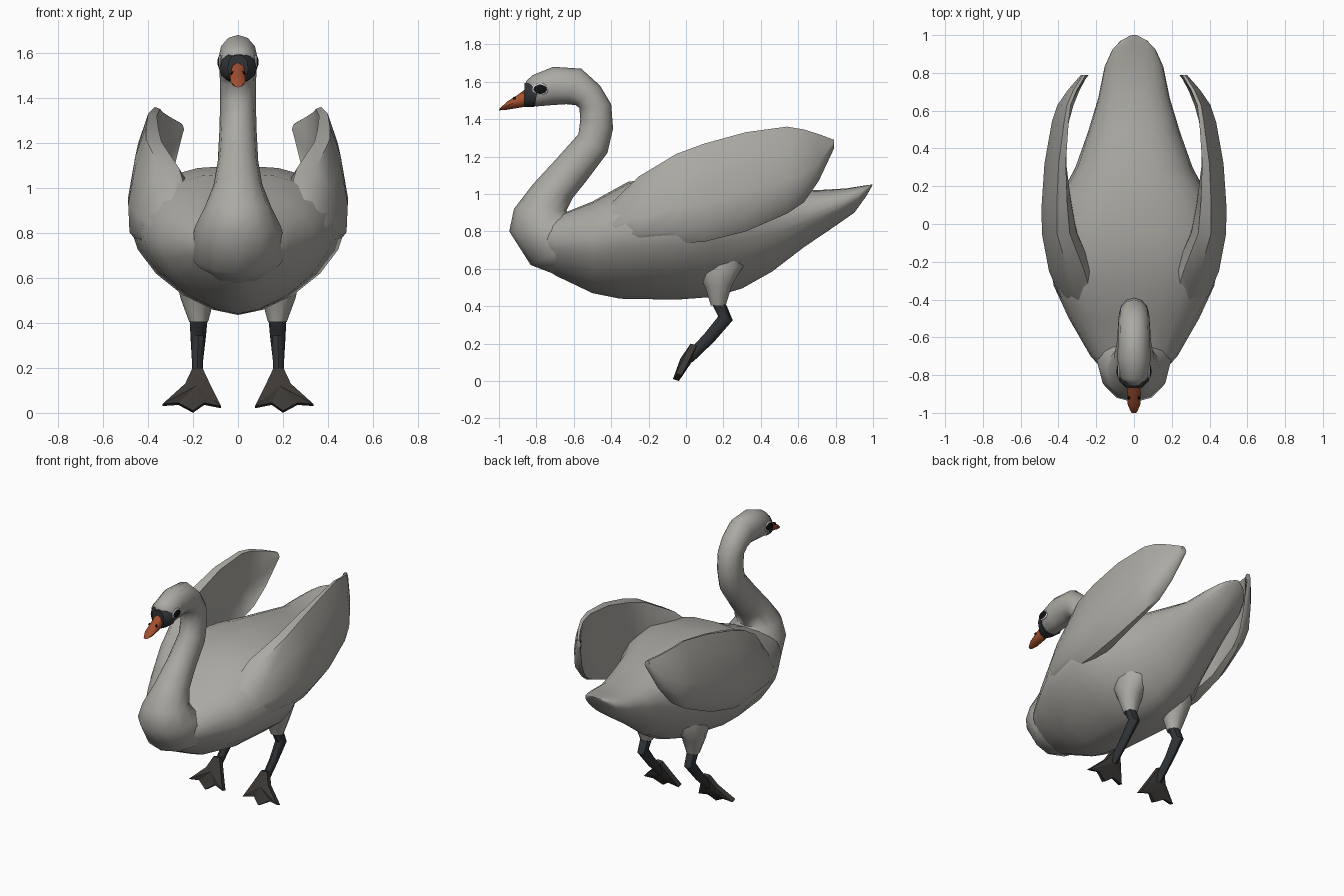
import bpy, bmesh, math
from mathutils import Vector

if "Cube" in bpy.data.objects:
    bpy.data.objects.remove(bpy.data.objects["Cube"])


def mat(name, rgb):
    m = bpy.data.materials.new(name)
    m.diffuse_color = (*rgb, 1)
    m.use_nodes = True
    m.node_tree.nodes["Principled BSDF"].inputs["Base Color"].default_value = m.diffuse_color
    return m


plumage = mat("plumage", (0.41, 0.40, 0.37))
black = mat("black", (0.006, 0.006, 0.007))
charcoal = mat("charcoal", (0.03, 0.034, 0.038))
web_brown = mat("web_brown", (0.045, 0.04, 0.036))
orange = mat("orange", (0.36, 0.075, 0.028))
white = mat("white", (0.8, 0.8, 0.8))


def finish(name, bm, material=plumage, angle=45):
    bmesh.ops.recalc_face_normals(bm, faces=bm.faces)
    me = bpy.data.meshes.new(name)
    bm.to_mesh(me)
    bm.free()
    me.shade_smooth()
    me.set_sharp_from_angle(angle=math.radians(angle))
    me.materials.append(material)
    ob = bpy.data.objects.new(name, me)
    bpy.context.collection.objects.link(ob)
    return ob


def loft(name, rings, material=plumage, angle=45):
    """Skin a list of closed point rings and cap both ends."""
    bm = bmesh.new()
    vs = [[bm.verts.new(p) for p in r] for r in rings]
    n = len(vs[0])
    for a, b in zip(vs, vs[1:]):
        for i in range(n):
            j = (i + 1) % n
            bm.faces.new((a[i], a[j], b[j], b[i]))
    bm.faces.new(vs[0])
    bm.faces.new(vs[-1])
    return finish(name, bm, material, angle)


def power(v, p):
    return math.copysign(abs(v) ** (2 / p), v)


def oval(a, b, w, x=0, n=12, mid=0.5, low=2, high=2):
    """Oval ring spanning side-view points a and b, half width w."""
    A, B = Vector((x, *a)), Vector((x, *b))
    M = A.lerp(B, mid)
    ring = []
    for i in range(n):
        t = 2 * math.pi * i / n
        p = high if math.sin(t) > 0 else low
        v = power(math.sin(t), p)
        q = M + (B - M) * v if v > 0 else M + (M - A) * v
        ring.append(q + Vector((w * power(math.cos(t), p), 0, 0)))
    return ring


# Body with upturned tail
body = [((-.82, .66), (-.8, .83), .13), ((-.7, .565), (-.7, .88), .23),
        ((-.5, .47), (-.5, .96), .345), ((-.35, .44), (-.31, 1.065), .425),
        ((-.05, .435), (-.05, 1.1), .475), ((.15, .45), (.15, 1.1), .39),
        ((.3, .495), (.3, 1.085), .31), ((.46, .585), (.5, 1.055), .245),
        ((.63, .715), (.69, 1.02), .19), ((.8, .83), (.86, 1.03), .155),
        ((.9, .9), (.94, 1.043), .115), ((.965, .99), (.975, 1.048), .07),
        ((.99, 1.035), (1.0, 1.052), .02)]
loft("body", [oval(*s, n=20, mid=.57, low=1.6, high=2.4) for s in body], angle=60)

# Breast, neck and head
neck = [((-.7, .57), (-.4, .7), .15), ((-.83, .62), (-.45, .8), .22),
        ((-.945, .8), (-.55, .86), .19),
        ((-.92, .92), (-.64, .91), .148), ((-.82, 1.05), (-.605, .98), .108),
        ((-.7, 1.18), (-.54, 1.06), .09), ((-.575, 1.32), (-.42, 1.22), .082),
        ((-.565, 1.4), (-.39, 1.35), .08), ((-.57, 1.46), (-.4, 1.48), .08),
        ((-.59, 1.475), (-.46, 1.58), .083), ((-.64, 1.48), (-.56, 1.67), .085),
        ((-.72, 1.475), (-.71, 1.68), .087), ((-.8, 1.468), (-.82, 1.635), .08),
        ((-.83, 1.475), (-.857, 1.602), .045)]
loft("neck_and_head", [oval(*s) for s in neck], angle=60)

# Dark face mask and bill
loft("face_mask", [oval(*s, high=2.6) for s in [
    ((-.81, 1.466), (-.785, 1.6), .086), ((-.835, 1.465), (-.83, 1.6), .078),
    ((-.865, 1.464), (-.864, 1.592), .045)]], charcoal)
loft("bill", [oval(*s, n=8) for s in [
    ((-.85, 1.468), (-.86, 1.56), .034), ((-.9, 1.46), (-.9, 1.53), .036),
    ((-.96, 1.45), (-.955, 1.495), .033), ((-1.0, 1.447), (-.995, 1.458), .015)]], orange)


def ball(name, loc, radii, material):
    bm = bmesh.new()
    bmesh.ops.create_uvsphere(bm, u_segments=14, v_segments=8, radius=1)
    bmesh.ops.scale(bm, vec=radii, verts=bm.verts)
    bmesh.ops.translate(bm, vec=loc, verts=bm.verts)
    return finish(name, bm, material)


# Wing stations: y, low z, top z, widest x, low inset, top inset, thickness
wing = [(-.5, .78, .86, .29, .05, .07, .15), (-.38, .75, .97, .395, .04, .09, .2),
        (-.25, .735, 1.095, .45, .05, .1, .22), (-.05, .735, 1.215, .488, .06, .08, .17),
        (.1, .745, 1.27, .489, .06, .08, .14), (.32, .8, 1.33, .474, .06, .075, .095),
        (.54, .895, 1.36, .435, .06, .065, .06), (.63, .955, 1.345, .405, .06, .05, .05),
        (.71, 1.07, 1.32, .35, .04, .03, .045), (.79, 1.24, 1.29, .28, .01, .01, .035)]


def wing_ring(side, y, lo, hi, x, dl, dt, th):
    prof = [(x - dl, 0), (x - dl * .1, .14), (x, .4), (x - dt * .4, .75), (x - dt, 1)]
    inner = [(px - th * k, t + o) for (px, t), k, o in
             zip(prof, (.5, 1, 1.15, .9, .4), (.02, 0, 0, 0, -.02))]
    return [Vector((side * px, y, lo + (hi - lo) * t)) for px, t in prof + inner[::-1]]


# Front-view outline of a webbed foot around the leg: x, z, toe bulge
foot = [(-.022, .2, 0), (.022, .2, 0), (.055, .13, 0), (.155, .04, 0), (.085, .045, .01),
        (.02, .01, 0), (-.03, .045, .01), (-.105, .03, 0), (-.055, .13, 0)]

for side, tag in ((1, "right"), (-1, "left")):
    loft(tag + "_wing", [wing_ring(side, *s) for s in wing], angle=50)
    ball(tag + "_eye_rim", (side * .079, -.778, 1.56), (.009, .044, .032), white)
    ball(tag + "_eye", (side * .081, -.779, 1.56), (.011, .038, .026), black)
    loft(tag + "_nostril", [oval((-.91, 1.503), (-.93, 1.508), .004, x=side * .03, n=6),
                            oval((-.912, 1.518), (-.926, 1.518), .004, x=side * .024, n=6)], black)

    # Feathered thigh and dark shank
    loft(tag + "_thigh", [oval(a, b, w, side * x, 10) for a, b, w, x in [
        ((.0, .72), (.32, .76), .1, .15), ((.05, .585), (.31, .61), .105, .17),
        ((.1, .5), (.25, .515), .075, .18), ((.13, .405), (.215, .405), .042, .175)]], angle=60)
    loft(tag + "_shank", [oval(a, b, w, side * x, 8) for a, b, w, x in [
        ((.135, .42), (.21, .42), .04, .175), ((.172, .345), (.25, .325), .034, .177),
        ((.1, .255), (.15, .21), .025, .18), ((.0, .145), (.035, .1), .024, .18)]], charcoal)

    # Webbed foot, toes standing proud of the webs, hanging forward and down
    bm = bmesh.new()
    layers = []
    for off in (0, .032):
        layers.append([bm.verts.new((side * (.18 + x), -.075 + .5 * z + off + dent * (off == 0),
                                     z - off * .3)) for x, z, dent in foot])
    hub = [bm.verts.new((side * .185, -.03, .12)), bm.verts.new((side * .185, .03, .1))]
    n = len(foot)
    for i in range(n):
        j = (i + 1) % n
        bm.faces.new((layers[0][i], layers[0][j], layers[1][j], layers[1][i]))
        for k in (0, 1):
            bm.faces.new((layers[k][i], layers[k][j], hub[k]))
    finish(tag + "_foot", bm, web_brown, 30)
